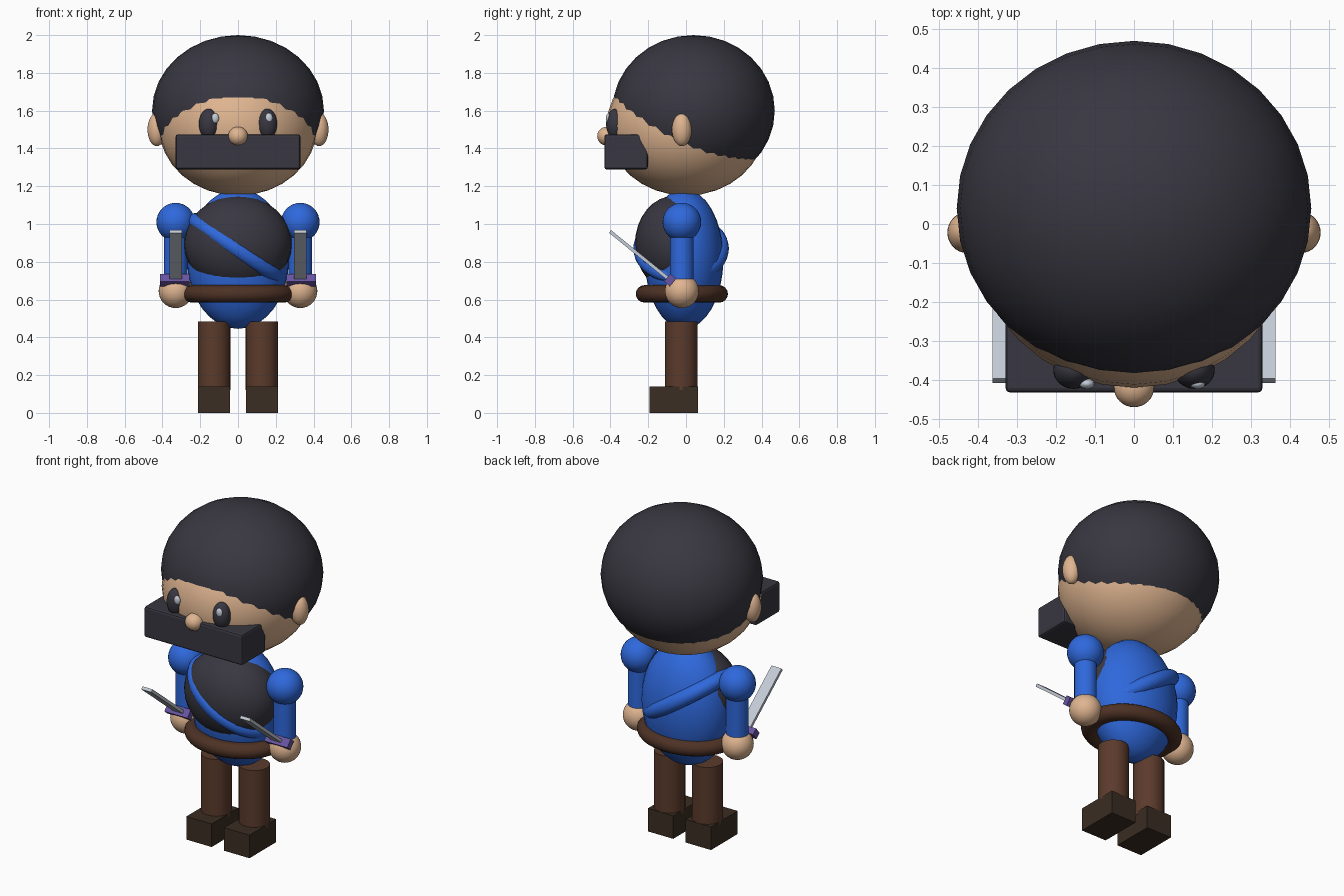
import bpy, math

if "Cube" in bpy.data.objects:
    bpy.data.objects.remove(bpy.data.objects["Cube"])


def material(name, rgb):
    m = bpy.data.materials.new(name)
    m.diffuse_color = (*rgb, 1)
    m.use_nodes = True
    m.node_tree.nodes["Principled BSDF"].inputs["Base Color"].default_value = m.diffuse_color
    return m


CHARCOAL = material("charcoal", (0.040, 0.038, 0.052))
SKIN = material("skin", (0.74, 0.46, 0.28))
BLUE = material("blue_cloth", (0.028, 0.14, 0.72))
PANTS = material("brown_cloth", (0.105, 0.043, 0.025))
LEATHER = material("belt_leather", (0.075, 0.031, 0.018))
BOOT = material("boot_leather", (0.042, 0.026, 0.016))
PURPLE = material("purple", (0.14, 0.09, 0.36))
STEEL = material("steel", (0.55, 0.60, 0.67))


def finish(name, mat, scale=(1, 1, 1), smooth=True):
    ob = bpy.context.object
    ob.name = name
    ob.scale = scale
    bpy.ops.object.transform_apply(location=False, rotation=False, scale=True)
    ob.data.materials.append(mat)
    if smooth:
        bpy.ops.object.shade_smooth_by_angle(angle=math.radians(35))
    return ob


def ball(name, mat, loc, radii, seg=32, rings=16):
    bpy.ops.mesh.primitive_uv_sphere_add(segments=seg, ring_count=rings, radius=1, location=loc)
    return finish(name, mat, radii)


def box(name, mat, loc, size, rot=(0, 0, 0), bevel=0):
    bpy.ops.mesh.primitive_cube_add(size=1, location=loc, rotation=rot)
    ob = finish(name, mat, size, False)
    if bevel:
        mod = ob.modifiers.new("soft_edges", 'BEVEL')
        mod.width, mod.segments = bevel, 2
    return ob


def tube(name, mat, x, y, z0, z1, r):
    bpy.ops.mesh.primitive_cylinder_add(vertices=32, radius=r, depth=z1 - z0,
                                        location=(x, y, (z0 + z1) / 2))
    return finish(name, mat)


def ring(name, mat, loc, major, minor, scale, tilt=0):
    bpy.ops.mesh.primitive_torus_add(major_segments=48, minor_segments=16, major_radius=major,
                                     minor_radius=minor, location=loc, rotation=(0, tilt, 0))
    return finish(name, mat, scale)


# Head and face: the hair is a larger, shifted ellipsoid that meets the head in a slanted line
ball("head", SKIN, (0, 0, 1.52), (0.42, 0.42, 0.37))
ball("hair", CHARCOAL, (0, 0.04, 1.60), (0.455, 0.43, 0.40))
ball("nose", SKIN, (0, -0.418, 1.465), (0.052, 0.052, 0.05))
box("mustache", CHARCOAL, (0, -0.3175, 1.382), (0.66, 0.23, 0.186), bevel=0.012)

# Torso, vest, shoulder strap and belt
ball("torso", BLUE, (0, -0.01, 0.815), (0.27, 0.208, 0.37))
ball("vest", CHARCOAL, (0, -0.06, 0.895), (0.285, 0.21, 0.255))
ring("strap", BLUE, (-0.01, -0.026, 0.87), 0.207, 0.046, (1.2, 1, 1), math.radians(34))
ring("belt", LEATHER, (0, -0.022, 0.63), 0.198, 0.046, (1.23, 1, 1))

# Paired parts
for side, s in (("left", -1), ("right", 1)):
    ball(side + "_ear", SKIN, (s * 0.43, -0.022, 1.50), (0.049, 0.052, 0.088))
    ball(side + "_eye", CHARCOAL, (s * 0.155, -0.375, 1.53), (0.052, 0.048, 0.08))
    ball(side + "_eye_glint", STEEL, (s * 0.142 + 0.021, -0.41, 1.56),
         (0.02, 0.014, 0.027), 16, 8)
    ball(side + "_shoulder", BLUE, (s * 0.33, -0.022, 1.01), (0.102, 0.102, 0.102))
    tube(side + "_arm", BLUE, s * 0.33, -0.022, 0.65, 1.0, 0.062)
    ball(side + "_hand", SKIN, (s * 0.33, -0.022, 0.645), (0.09, 0.09, 0.09))
    tube(side + "_leg", PANTS, s * 0.127, -0.025, 0.12, 0.485, 0.086)
    box(side + "_boot", BOOT, (s * 0.127, -0.065, 0.07), (0.17, 0.255, 0.14))
    # Dagger: blade rises forward from its guard
    lean = (math.radians(-39), 0, 0)
    box(side + "_dagger_guard", PURPLE, (s * 0.335, -0.085, 0.703), (0.155, 0.04, 0.052), lean)
    box(side + "_dagger_blade", STEEL, (s * 0.33, -0.245, 0.833), (0.067, 0.405, 0.018), lean)
